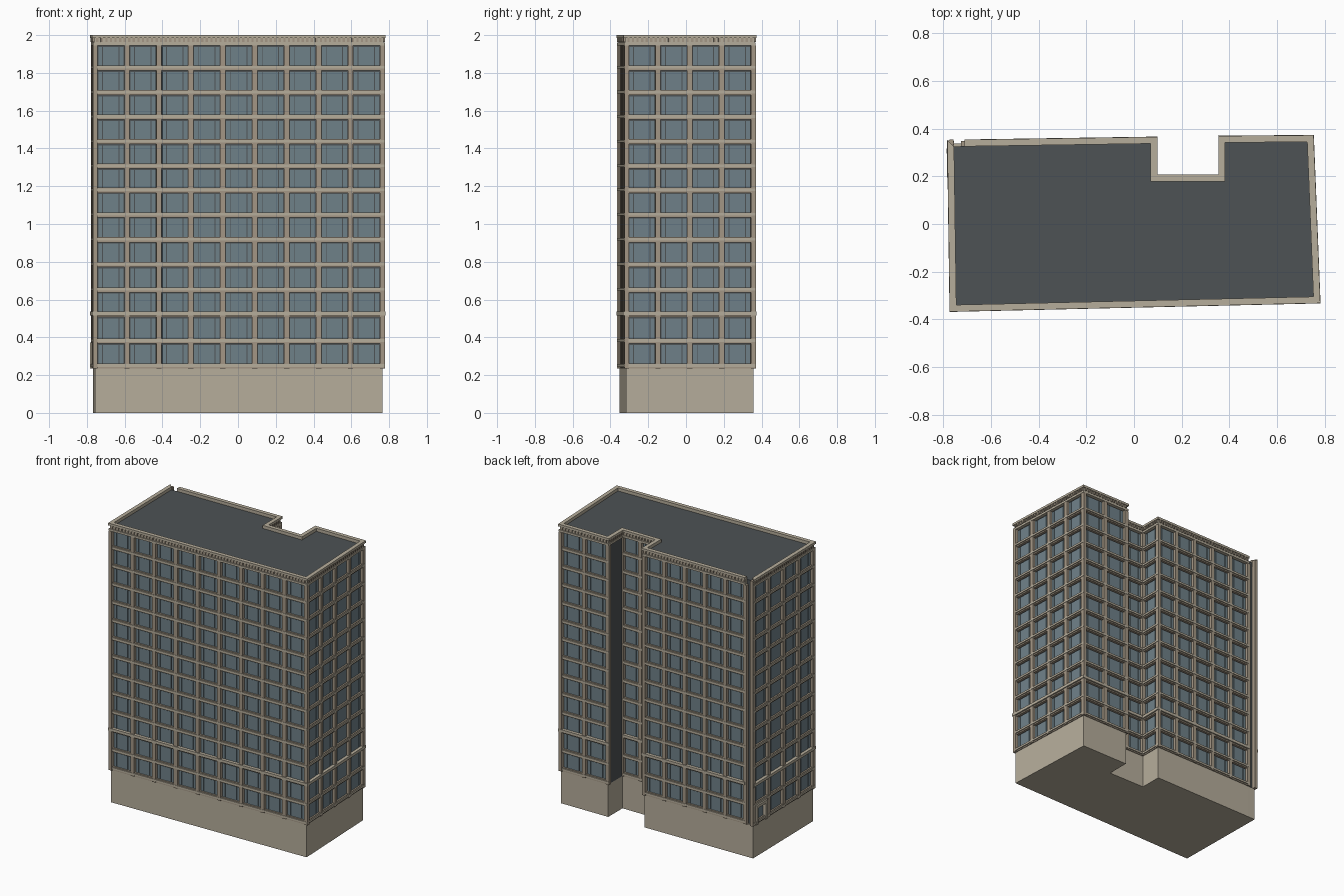
import bpy, bmesh
from mathutils import Vector

if "Cube" in bpy.data.objects:
    bpy.data.objects.remove(bpy.data.objects["Cube"])

# Wall line, counter-clockwise from the front left corner
P = [Vector(p) for p in [(-.757, -.352), (.765, -.317), (.738, .357), (.368, .354), (.368, .192),
                         (.083, .192), (.083, .35), (-.71, .338), (-.767, .337)]]
N = len(P)
# Window bays per edge; 0 = blank wall
BAYS = [9, 4, 2, 0, 2, 1, 5, 0, 4]
LEDGES = [.25, .382, .522, .653, .787, .918, 1.05, 1.18, 1.308, 1.438, 1.568, 1.698, 1.828]
BOTTOM, CORNICE = .235, 1.945


def material(name, color):
    m = bpy.data.materials.new(name)
    m.diffuse_color = (*color, 1)
    m.use_nodes = True
    m.node_tree.nodes["Principled BSDF"].inputs["Base Color"].default_value = m.diffuse_color
    return m


STONE = material("pale stone", (.47, .42, .33))
PIER = material("brown stone", (.37, .31, .235))
GLASS = material("blue grey glass", (.16, .22, .25))
DARK = material("dark grey", (.075, .085, .09))


def finish(name, bm, mat):
    bmesh.ops.recalc_face_normals(bm, faces=bm.faces[:])
    me = bpy.data.meshes.new(name)
    bm.to_mesh(me)
    bm.free()
    me.materials.append(mat)
    ob = bpy.data.objects.new(name, me)
    bpy.context.collection.objects.link(ob)
    return ob


def edge(i):
    d = P[(i + 1) % N] - P[i]
    length = d.length
    d = d / length
    return P[i], d, Vector((d.y, -d.x)), length


def offset(i, n):
    """Mitred corner i, pushed outward by n"""
    a, b = edge(i - 1 if i else N - 1)[2], edge(i)[2]
    return P[i] + (a + b) * (n / (1 + a.dot(b)))


def prism(bm, pts, z0, z1):
    lo = [bm.verts.new((p.x, p.y, z0)) for p in pts]
    hi = [bm.verts.new((p.x, p.y, z1)) for p in pts]
    bm.faces.new(lo[::-1])
    bm.faces.new(hi)
    for k in range(len(pts)):
        j = (k + 1) % len(pts)
        bm.faces.new((lo[k], lo[j], hi[j], hi[k]))


def strip(bm, i, n0, n1, z0, z1):
    """Moulding along a whole edge, mitred at its ends"""
    j = (i + 1) % N
    prism(bm, [offset(i, n0), offset(i, n1), offset(j, n1), offset(j, n0)], z0, z1)


def block(bm, i, u0, u1, n0, n1, z0, z1):
    """Box in an edge's own frame: u along it, n outward"""
    o, d, n, _ = edge(i)
    prism(bm, [o + d * u + n * v for u, v in ((u0, n0), (u0, n1), (u1, n1), (u1, n0))], z0, z1)


# Plain base and dark inner body with flat roof
bm = bmesh.new()
prism(bm, [offset(i, 0) for i in range(N)], 0, BOTTOM)
finish("base", bm, STONE)
bm = bmesh.new()
prism(bm, [offset(i, -.012) for i in range(N)], BOTTOM, 1.978)
strip(bm, 3, -.012, .004, BOTTOM, CORNICE)
finish("body_and_roof", bm, DARK)

# Facades
piers, ledges, spandrels, glass = (bmesh.new() for _ in range(4))
for i, bays in enumerate(BAYS):
    if not bays:
        continue
    length = edge(i)[3]
    step = length / bays
    for k in range(bays + 1):
        u = k * step
        a = -.01 if k == 0 else u - .014
        b = length + .01 if k == bays else u + .014
        block(piers, i, min(a, u - .01), max(b, u + .014), -.013, .01, BOTTOM, CORNICE)
    for f, z in enumerate(LEDGES):
        big = f == 2
        strip(ledges, i, -.012, .016 if big else .012, z - .006, z + (.014 if big else .008))
        strip(spandrels, i, -.012, .005, z - .015, z + .012)
        top = (LEDGES + [CORNICE + .015])[f + 1] - .022
        # Three-light windows: narrow, wide, narrow
        for k in range(bays):
            u0, w = k * step + .018, step - .036
            for s, e in ((0, .15), (.18, .8), (.84, 1)):
                block(glass, i, u0 + w * s, u0 + w * e, -.012, -.006, z + .012, top)
finish("piers", piers, PIER)
finish("floor_ledges", ledges, STONE)
finish("spandrels", spandrels, PIER)
finish("window_panes", glass, GLASS)

# Cornice: two mouldings with dentils between, open at the back left corner
cornice, dentils = bmesh.new(), bmesh.new()
for i in range(N):
    if i == 7:
        continue
    strip(cornice, i, -.013, .012, CORNICE, 1.96)
    strip(cornice, i, -.013, .006, 1.96, 1.984)
    strip(cornice, i, -.013, .015, 1.984, 2.0)
    length = edge(i)[3]
    count = max(1, round(length / .024))
    for k in range(count):
        u = (k + .5) * length / count
        block(dentils, i, u - .006, u + .006, .004, .013, 1.964, 1.984)
finish("cornice", cornice, STONE)
finish("dentils", dentils, PIER)

# Slim post at the open corner and doorway frame low on the left side
bm = bmesh.new()
block(bm, 8, -.016, .006, -.012, .01, BOTTOM, 1.99)
finish("corner_post", bm, PIER)
bm = bmesh.new()
for u in (.02, .125):
    block(bm, 8, u, u + .018, -.01, .018, BOTTOM, .36)
block(bm, 8, .02, .143, -.01, .018, .352, .372)
finish("side_door_frame", bm, STONE)
